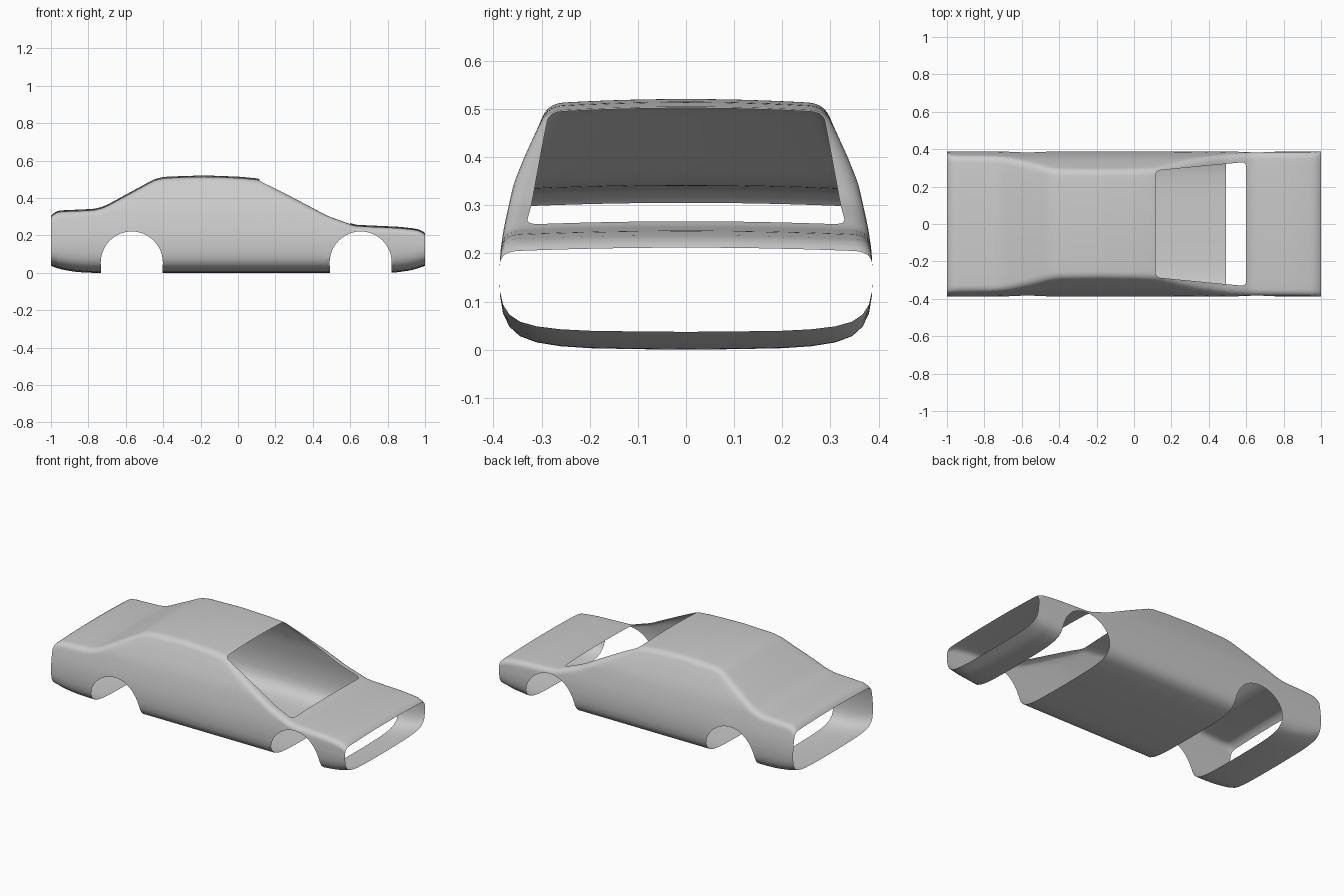
import bpy, bmesh, math
from mathutils import Vector

if "Cube" in bpy.data.objects:
    bpy.data.objects.remove(bpy.data.objects["Cube"])

# Side-view outlines (x, z) and widest half width by height (z, y)
TOP = [(-1, .305), (-.985, .322), (-.965, .333), (-.765, .342), (-.71, .358), (-.444, .503),
       (-.39, .514), (-.18, .521), (.01, .514), (.12, .503), (.2, .46), (.33, .39), (.48, .31),
       (.57, .278), (.625, .257), (.866, .246), (.96, .235), (.985, .226), (1, .212)]
BOTTOM = [(-1, .037), (-.95, .019), (-.86, .004), (-.78, 0), (.83, 0), (.93, .014), (1, .037)]
SIDE = [(.15, .388), (.2, .386), (.25, .379), (.3, .368), (.345, .358), (.4, .336),
        (.48, .299), (.53, .281)]
SILL = [(0, 0), (.1, .001), (.2, .003), (.26, .007), (.31, .015), (.345, .028),
        (.367, .048), (.38, .075), (.386, .11)]


def lerp(pts, t):
    if t <= pts[0][0]:
        return pts[0][1]
    for (a, p), (b, q) in zip(pts, pts[1:]):
        if t <= b:
            return p + (q - p) * (t - a) / (b - a)
    return pts[-1][1]


def soft(pts, x):
    # interpolate with rounded-off knees
    w = min(.02, 1 - abs(x))
    return sum(lerp(pts, x + w * k / 3) for k in range(-3, 4)) / 7


def half_section(x):
    # floor centre -> sill -> side -> shoulder -> roof centre
    t, b, r, crown = soft(TOP, x), soft(BOTTOM, x), .035, .008
    pts = [(y, .15 - (.15 - z) * (.15 - b) / .15) for y, z in SILL]
    for i in range(9):
        z = .15 + (t - r - .15) * i / 8
        pts.append((soft_side(z), z))
    a, c = Vector(pts[-1]), Vector((soft_side(t), t - crown))
    e = c - Vector((r, -.001))
    for i in range(1, 7):
        u = i / 6
        p = a * (1 - u) ** 2 + c * 2 * u * (1 - u) + e * u * u
        pts.append((p.x, p.y))
    for i in range(1, 7):
        y = e.x * (1 - i / 6)
        pts.append((y, t - (crown - .001) * (y / e.x) ** 2))
    return pts


def soft_side(z):
    return sum(lerp(SIDE, z + .015 * k / 2) for k in range(-2, 3)) / 5


def cut_hole(bm, outline, vertical, zmin=-1):
    # remove everything inside a convex counter-clockwise outline (x,y or x,z)
    to3 = (lambda p: Vector((p[0], p[1], 0))) if vertical else (lambda p: Vector((p[0], 0, p[1])))
    x0, x1 = min(p[0] for p in outline), max(p[0] for p in outline)
    inside = [f for f in bm.faces if f.calc_center_median().z > zmin
              and x0 - .03 < f.calc_center_median().x < x1 + .03]
    for p, q in zip(outline, outline[1:] + outline[:1]):
        no = to3((q[1] - p[1], p[0] - q[0])).normalized()
        co = to3(p)
        geom = set(inside)
        for f in inside:
            geom.update(f.edges)
            geom.update(f.verts)
        res = bmesh.ops.bisect_plane(bm, geom=list(geom), dist=1e-5, plane_co=co, plane_no=no)
        inside = [f for f in res['geom'] if isinstance(f, bmesh.types.BMFace)
                  and (f.calc_center_median() - co).dot(no) < 0]
    bmesh.ops.delete(bm, geom=inside, context='FACES')


def rounded(corners, r):
    out = []
    n = len(corners)
    for i in range(n):
        c = Vector(corners[i])
        a = c + (Vector(corners[i - 1]) - c).normalized() * r
        b = c + (Vector(corners[(i + 1) % n]) - c).normalized() * r
        for k in range(5):
            u = k / 4
            p = a * (1 - u) ** 2 + c * 2 * u * (1 - u) + b * u * u
            out.append((p.x, p.y))
    return out


# Body shell lofted along its length, open at both ends
bm = bmesh.new()
stations = sorted({round(-1 + i * .02, 3) for i in range(101)} | {-.99, .99, -.97, .97})
rings = []
for x in stations:
    h = half_section(x)
    loop = h + [(-y, z) for y, z in reversed(h[1:-1])]
    rings.append([bm.verts.new((x, y, z)) for y, z in loop])
for r0, r1 in zip(rings, rings[1:]):
    n = len(r0)
    for i in range(n):
        j = (i + 1) % n
        bm.faces.new((r0[i], r1[i], r1[j], r0[j]))
bmesh.ops.recalc_face_normals(bm, faces=bm.faces)

# Wheel arches, cut right through the sides and floor
for cx in (-.568, .656):
    arc = [(cx + .166 * math.cos(math.pi * k / 24), .055 + .166 * math.sin(math.pi * k / 24))
           for k in range(25)]
    cut_hole(bm, arc + [(cx - .163, -.05), (cx + .163, -.05)], False)

# Windscreen opening
cut_hole(bm, rounded([(.115, -.285), (.6, -.332), (.6, .332), (.115, .285)], .03), True, .2)

bmesh.ops.delete(bm, geom=[v for v in bm.verts if not v.link_faces], context='VERTS')
me = bpy.data.meshes.new("car_body_shell")
bm.to_mesh(me)
bm.free()
body = bpy.data.objects.new("car_body_shell", me)
bpy.context.collection.objects.link(body)
bpy.context.view_layer.objects.active = body
body.select_set(True)
bpy.ops.object.shade_smooth_by_angle(angle=math.radians(40))
